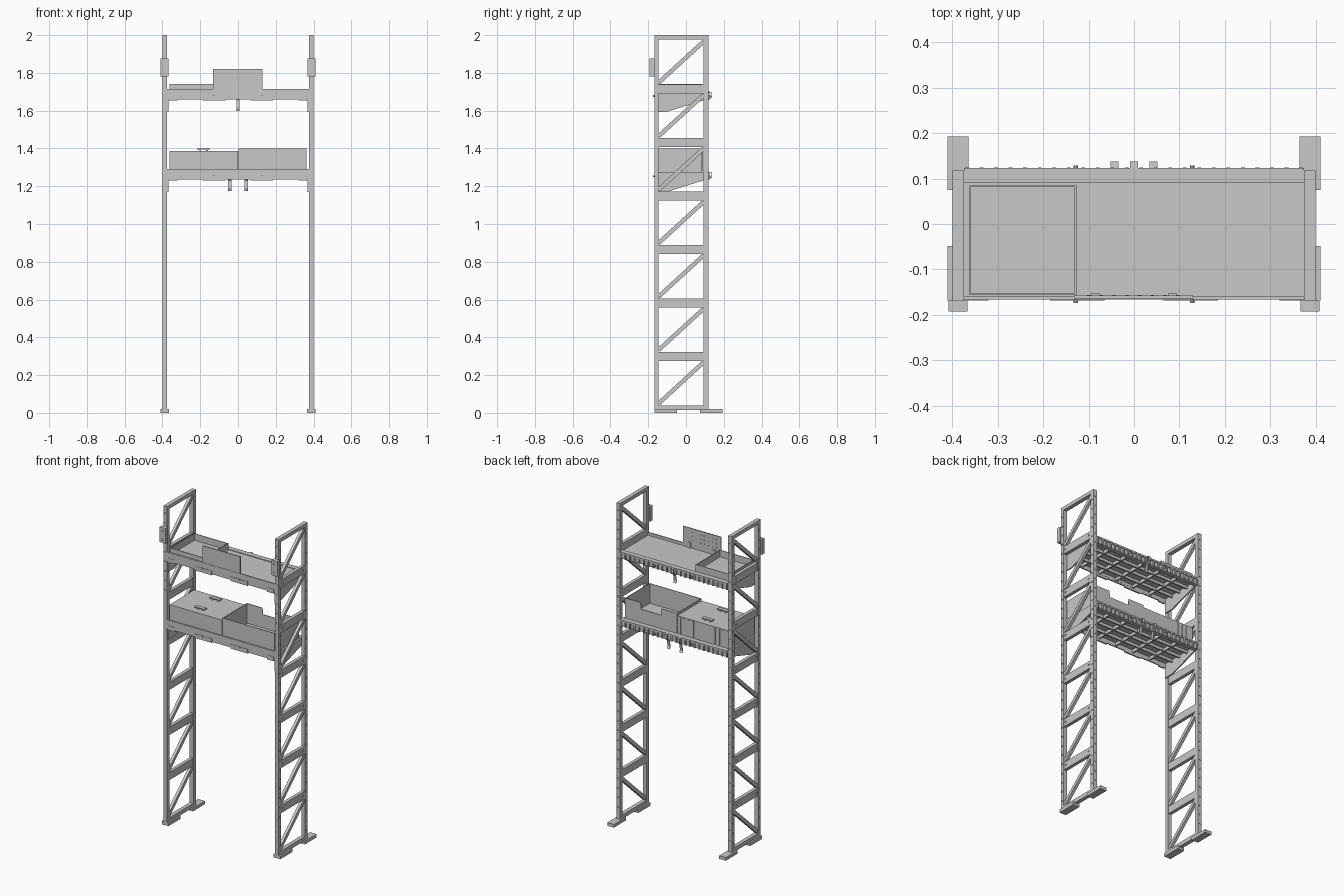
import bpy
import bmesh
import math
from mathutils import Matrix, Vector

if "Cube" in bpy.data.objects:
    bpy.data.objects.remove(bpy.data.objects["Cube"])

GREY = (0.58, 0.58, 0.58, 1)
steel = bpy.data.materials.new("grey_steel")
steel.use_nodes = True
steel.diffuse_color = GREY
steel.node_tree.nodes["Principled BSDF"].inputs["Base Color"].default_value = GREY


class Part:
    """Collects simple solids into one named object."""

    def __init__(self, name):
        self.name, self.bm = name, bmesh.new()

    def box(self, x0, x1, y0, y1, z0, z1):
        size = Matrix.Diagonal((x1 - x0, y1 - y0, z1 - z0, 1))
        mid = Matrix.Translation(((x0 + x1) / 2, (y0 + y1) / 2, (z0 + z1) / 2))
        bmesh.ops.create_cube(self.bm, size=1, matrix=mid @ size)

    def bar(self, x, y0, z0, y1, z1, wide, thick):
        # straight bar between two points in the y-z plane
        dy, dz = y1 - y0, z1 - z0
        place = Matrix.Translation((x, (y0 + y1) / 2, (z0 + z1) / 2))
        turn = Matrix.Rotation(math.atan2(dz, dy), 4, "X")
        size = Matrix.Diagonal((wide, math.hypot(dy, dz), thick, 1))
        bmesh.ops.create_cube(self.bm, size=1, matrix=place @ turn @ size)

    def stud(self, x, y, z, axis, r=0.005, depth=0.008):
        turn = Matrix.Rotation(math.pi / 2, 4, axis)
        bmesh.ops.create_cone(self.bm, cap_ends=True, segments=8, radius1=r, radius2=r,
                              depth=depth, matrix=Matrix.Translation((x, y, z)) @ turn)

    def plate(self, points, offset):
        # flat outline extruded along the offset vector
        face = self.bm.faces.new([self.bm.verts.new(p) for p in points])
        out = bmesh.ops.extrude_face_region(self.bm, geom=[face], use_keep_orig=True)
        verts = [v for v in out["geom"] if isinstance(v, bmesh.types.BMVert)]
        bmesh.ops.translate(self.bm, verts=verts, vec=Vector(offset))

    def done(self):
        bmesh.ops.recalc_face_normals(self.bm, faces=self.bm.faces)
        mesh = bpy.data.meshes.new(self.name)
        self.bm.to_mesh(mesh)
        self.bm.free()
        mesh.materials.append(steel)
        obj = bpy.data.objects.new(self.name, mesh)
        bpy.context.collection.objects.link(obj)
        return obj


def drill(obj, holes):
    # sink shallow holes and drop the cutter
    cutter = holes.done()
    cutter.hide_render = True
    mod = obj.modifiers.new("holes", "BOOLEAN")
    mod.operation, mod.solver, mod.object = "DIFFERENCE", "EXACT", cutter
    graph = bpy.context.evaluated_depsgraph_get()
    mesh = bpy.data.meshes.new_from_object(obj.evaluated_get(graph))
    obj.modifiers.clear()
    obj.data = mesh
    bpy.data.objects.remove(cutter)


STEP = 0.283
FRONT, BACK = -0.145, 0.093

# Side towers with feet
for name, s in (("left", 1), ("right", -1)):
    xa, xb = sorted((s * 0.375, s * 0.4))
    xm = s * 0.3875

    posts = Part(name + "_tower_posts")
    posts.box(xa, xb, -0.168, FRONT, 0.015, 2)
    posts.box(xa, xb, BACK, 0.118, 0.015, 2)
    holes = Part(name + "_post_holes")
    for i in range(32):
        z = 0.075 + i * 0.06
        for y in (-0.157, 0.106):
            holes.stud(s * 0.4, y, z, "Y")
        holes.stud(xm, 0.118, z + 0.02, "X")
        if z > 1.45:
            holes.stud(xm, -0.168, z + 0.02, "X")
    drill(posts.done(), holes)

    bars = Part(name + "_tower_crossbars")
    bars.box(xa, xb, FRONT, BACK, 0.015, 0.04)
    bars.box(xa, xb, FRONT, BACK, 1.978, 2)
    holes = Part(name + "_crossbar_holes")
    for i in range(6):
        z = 0.275 + i * STEP
        bars.box(xa + 0.002, xb - 0.002, FRONT, BACK, z, z + 0.048)
        for y in (-0.128, 0.075):
            holes.stud(s * 0.398, y, z + 0.024, "Y", 0.006)
    drill(bars.done(), holes)

    braces = Part(name + "_tower_diagonals")
    for i in range(7):
        z = 0.042 + i * STEP
        braces.bar(xm, FRONT, z + 0.008, BACK, z + 0.226, 0.018, 0.022)
    braces.done()

    feet = Part(name + "_feet")
    fa, fb = sorted((s * 0.365, s * 0.411))
    feet.box(fa, fb, -0.168, -0.048, 0, 0.02)
    feet.box(fa, fb, 0.075, 0.193, 0, 0.02)
    feet.done()

    clamp = Part(name + "_front_clamp")
    clamp.box(fa + 0.002, fb - 0.002, -0.193, -0.168, 1.78, 1.875)
    holes = Part(name + "_clamp_holes")
    for z in (1.80, 1.855):
        holes.stud(xm, -0.193, z, "X", 0.006)
    drill(clamp.done(), holes)


# Shelf with floor, lip, back beam, underside frame and end gussets
def shelf(name, z, hooks):
    deck = Part(name + "_floor")
    deck.box(-0.375, 0.375, -0.162, 0.093, z - 0.03, z - 0.018)
    deck.done()

    lip = Part(name + "_front_lip")
    lip.box(-0.375, 0.375, -0.166, -0.159, z - 0.056, z)
    for s in (-1, 1):
        for a, b in ((0.065, 0.185), (0.32, 0.365)):
            lo, hi = sorted((s * a, s * b))
            lip.box(lo, hi, -0.168, -0.159, z - 0.062, z - 0.035)
        lip.stud(s * 0.128, -0.17, z - 0.038, "X", 0.005)
    lip.done()

    beam = Part(name + "_back_beam")
    beam.box(-0.375, 0.375, 0.091, 0.123, z - 0.024, z - 0.014)
    beam.box(-0.375, 0.375, 0.091, 0.117, z - 0.055, z - 0.02)
    for i in range(24):
        x = -0.368 + i * 0.032
        beam.box(x - 0.004, x + 0.004, 0.11, 0.124, z - 0.056, z - 0.022)
    for s in (-1, 1):
        beam.stud(s * 0.128, 0.125, z - 0.038, "X", 0.005)
    beam.done()

    frame = Part(name + "_underside_frame")
    for y in (-0.10, -0.035, 0.03):
        frame.box(-0.37, 0.37, y - 0.004, y + 0.004, z - 0.048, z - 0.028)
    for i in range(5):
        x = -0.25 + i * 0.125
        frame.box(x - 0.004, x + 0.004, -0.16, 0.1, z - 0.05, z - 0.028)
    frame.done()

    gusset = Part(name + "_end_gussets")
    outline = ((-0.165, -0.02), (0.1, -0.02), (0.1, -0.058), (-0.105, -0.122), (-0.165, -0.122))
    for s in (-1, 1):
        gusset.plate([(s * 0.375, y, z + h) for y, h in outline], (-s * 0.008, 0, 0))
    gusset.done()

    hook = Part(name + "_back_hooks")
    path = ((0.118, -0.016), (0.136, -0.018), (0.136, -0.042), (0.114, -0.06),
            (0.106, -0.1), (0.112, -0.115))
    for x in hooks:
        for (y0, h0), (y1, h1) in zip(path, path[1:]):
            hook.bar(x, y0, z + h0, y1, z + h1, 0.018, 0.004)
    hook.done()


shelf("upper_shelf", 1.715, (0,))
shelf("lower_shelf", 1.291, (-0.043, 0.043))


# Open tray made of thin walls and a base
def tray(part, x0, x1, y0, y1, z0, z1, back_wall=True):
    t = 0.004
    part.box(x0, x1, y0, y1, z0, z0 + t)
    part.box(x0, x1, y0, y0 + t, z0, z1)
    part.box(x0, x0 + t, y0, y1, z0, z1)
    part.box(x1 - t, x1, y0, y1, z0, z1)
    if back_wall:
        part.box(x0, x1, y1 - t, y1, z0, z1)


upper_tray = Part("upper_tray")
tray(upper_tray, -0.363, -0.127, -0.156, 0.085, 1.695, 1.741)
upper_tray.done()

# Upright sign panel with clips and rows of studs on its rear
panel = Part("upright_panel")
panel.box(-0.132, 0.13, -0.164, -0.158, 1.668, 1.82)
for x in (-0.085, 0.085):
    panel.box(x - 0.01, x + 0.01, -0.158, -0.153, 1.69, 1.73)
for row in range(3):
    for i in range(8):
        panel.stud(-0.1 + i * 0.028, -0.158, 1.745 + row * 0.025, "X", 0.004, 0.003)
panel.done()

# Open bin whose rear wall has a notch in the middle
open_bin = Part("open_bin")
tray(open_bin, 0.002, 0.363, -0.158, 0.086, 1.272, 1.4, back_wall=False)
notch = ((0.002, 1.272), (0.363, 1.272), (0.363, 1.4), (0.255, 1.4), (0.25, 1.36),
         (0.115, 1.36), (0.11, 1.4), (0.002, 1.4))
open_bin.plate([(x, 0.082, z) for x, z in notch], (0, 0.004, 0))
open_bin.done()

# Closed bin with lid handles and ribbed rear wall
closed_bin = Part("closed_bin")
closed_bin.box(-0.363, 0, -0.158, 0.086, 1.272, 1.386)
for i in range(12):
    x = -0.35 + i * 0.03
    if not 4 <= i <= 7:
        closed_bin.box(x - 0.005, x + 0.005, 0.084, 0.089, 1.28, 1.38)
closed_bin.done()

handles = Part("lid_handles")
for y in (-0.11, 0.04):
    handles.box(-0.217, -0.147, y - 0.012, y + 0.012, 1.394, 1.4)
    for x in (-0.2, -0.164):
        handles.box(x - 0.005, x + 0.005, y - 0.008, y + 0.008, 1.384, 1.396)
handles.done()
